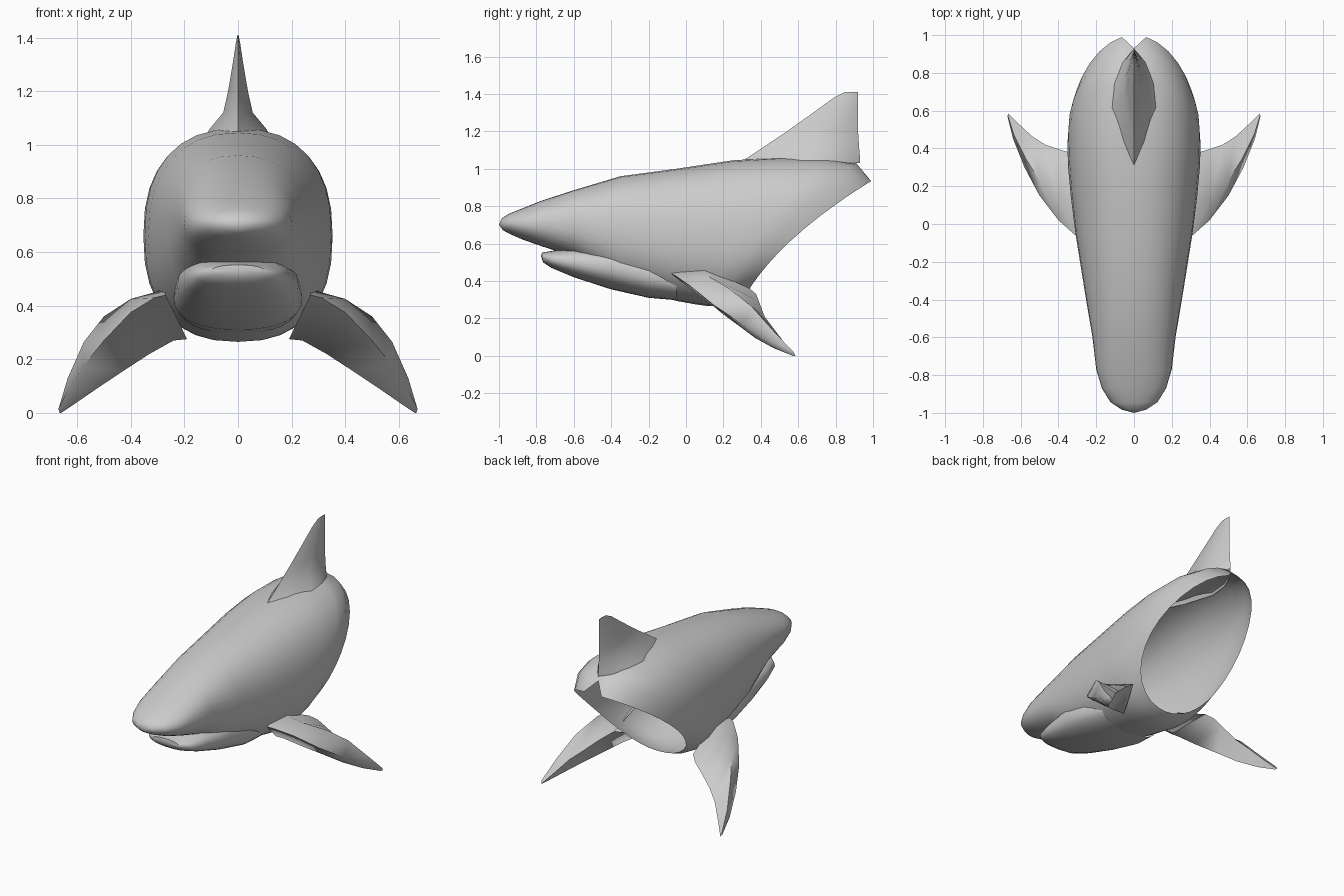
import bpy, bmesh, math

def loft(name, rings, cap_end=True, angle=50):
    """Skin a list of equal-length point rings into one smooth mesh."""
    bm = bmesh.new()
    rows = [[bm.verts.new(p) for p in ring] for ring in rings]
    n = len(rows[0])
    for a, b in zip(rows, rows[1:]):
        for i in range(n):
            j = (i + 1) % n
            bm.faces.new((a[i], a[j], b[j], b[i]))
    if cap_end:
        bm.faces.new(rows[-1])
    bmesh.ops.remove_doubles(bm, verts=bm.verts, dist=0.0005)
    bmesh.ops.recalc_face_normals(bm, faces=bm.faces)
    me = bpy.data.meshes.new(name)
    bm.to_mesh(me)
    bm.free()
    ob = bpy.data.objects.new(name, me)
    bpy.context.collection.objects.link(ob)
    bpy.ops.object.select_all(action='DESELECT')
    ob.select_set(True)
    bpy.context.view_layer.objects.active = ob
    bpy.ops.object.shade_smooth_by_angle(angle=math.radians(angle))
    return ob

def section(ty, tz, by, bz, w, power=2.3, bow=0.0, count=32):
    """Slanted rounded section between a top point and a bottom point."""
    ring = []
    for i in range(count):
        a = 2 * math.pi * i / count
        c, s = math.cos(a), math.sin(a)
        t = 0.5 + 0.5 * math.copysign(abs(c) ** (2 / power), c)
        x = w * math.copysign(abs(s) ** (2 / power), s)
        ring.append((x, by + (ty - by) * t - bow * 4 * t * (1 - t), bz + (tz - bz) * t))
    return ring

# Body shell: closed at the snout, cut open on a slant at the back
body = [
    section(-1.0, 0.70, -1.0, 0.70, 0.0, 2),
    section(-0.985, 0.735, -0.98, 0.672, 0.065, 2),
    section(-0.945, 0.76, -0.94, 0.65, 0.125, 2),
    section(-0.87, 0.79, -0.87, 0.62, 0.17, 2.1),
    section(-0.77, 0.83, -0.77, 0.585, 0.20, 2.2),
    section(-0.60, 0.885, -0.60, 0.53, 0.22),
    section(-0.35, 0.96, -0.35, 0.38, 0.262),
    section(-0.05, 1.00, -0.05, 0.293, 0.31),
    section(0.25, 1.045, 0.05, 0.275, 0.335),
    section(0.50, 1.06, 0.12, 0.265, 0.348, 2.4, 0.02),
    section(0.75, 1.055, 0.18, 0.265, 0.353, 2.4, 0.05),
    section(0.91, 1.03, 0.25, 0.27, 0.347, 2.2, 0.08),
    section(1.0, 0.94, 0.30, 0.29, 0.33, 2.0, 0.09),
]
body[-1][0] = (0, 0.93, 1.0)   # notch under the back fin
loft("body", body, cap_end=False)

# Lower jaw with a step behind the snout
loft("lower_jaw", [
    section(-0.775, 0.53, -0.775, 0.53, 0.0),
    section(-0.77, 0.552, -0.765, 0.50, 0.10),
    section(-0.72, 0.56, -0.72, 0.47, 0.155),
    section(-0.60, 0.58, -0.60, 0.42, 0.19),
    section(-0.40, 0.60, -0.40, 0.355, 0.225),
    section(-0.20, 0.55, -0.20, 0.31, 0.24),
    section(-0.05, 0.50, -0.05, 0.297, 0.22),
], cap_end=False)

# Back fin: lens sections stacked upwards (z, leading y, trailing y, half width)
rings = []
for z, y0, y1, w in [(1.03, 0.28, 0.93, 0.125), (1.06, 0.33, 0.93, 0.105),
                     (1.12, 0.42, 0.925, 0.055), (1.20, 0.54, 0.92, 0.037),
                     (1.30, 0.68, 0.92, 0.02), (1.38, 0.79, 0.92, 0.008),
                     (1.41, 0.85, 0.92, 0.002)]:
    half = [(0.2, 0.5), (0.5, 1.0), (0.7, 0.9), (0.88, 0.5)]
    ring = [(0, y0, z)] + [(w * k, y0 + (y1 - y0) * f, z) for f, k in half]
    ring += [(0, y1, z)] + [(-w * k, y0 + (y1 - y0) * f, z) for f, k in half[::-1]]
    rings.append(ring)
loft("back_fin", rings)

# Side fins: leading edge, upper crest, trailing edge, lower crest per section
fin = [
    [(0.27, -0.08, 0.44), (0.27, 0.10, 0.47), (0.29, 0.34, 0.36), (0.19, 0.13, 0.275)],
    [(0.31, -0.06, 0.43), (0.31, 0.10, 0.45), (0.33, 0.375, 0.33), (0.24, 0.14, 0.27)],
    [(0.40, 0.02, 0.375), (0.40, 0.12, 0.425), (0.38, 0.39, 0.29), (0.33, 0.20, 0.22)],
    [(0.50, 0.15, 0.27), (0.50, 0.23, 0.36), (0.47, 0.42, 0.21), (0.43, 0.29, 0.155)],
    [(0.58, 0.30, 0.17), (0.575, 0.35, 0.265), (0.54, 0.465, 0.15), (0.52, 0.37, 0.095)],
    [(0.64, 0.45, 0.075), (0.635, 0.47, 0.13), (0.61, 0.53, 0.065), (0.60, 0.47, 0.04)],
    [(0.67, 0.57, 0.015), (0.668, 0.575, 0.02), (0.665, 0.585, 0.0), (0.66, 0.57, 0.0)],
]
for side, name in ((1, "right_fin"), (-1, "left_fin")):
    loft(name, [[(side * x, y, z) for x, y, z in r] for r in fin], angle=80)
